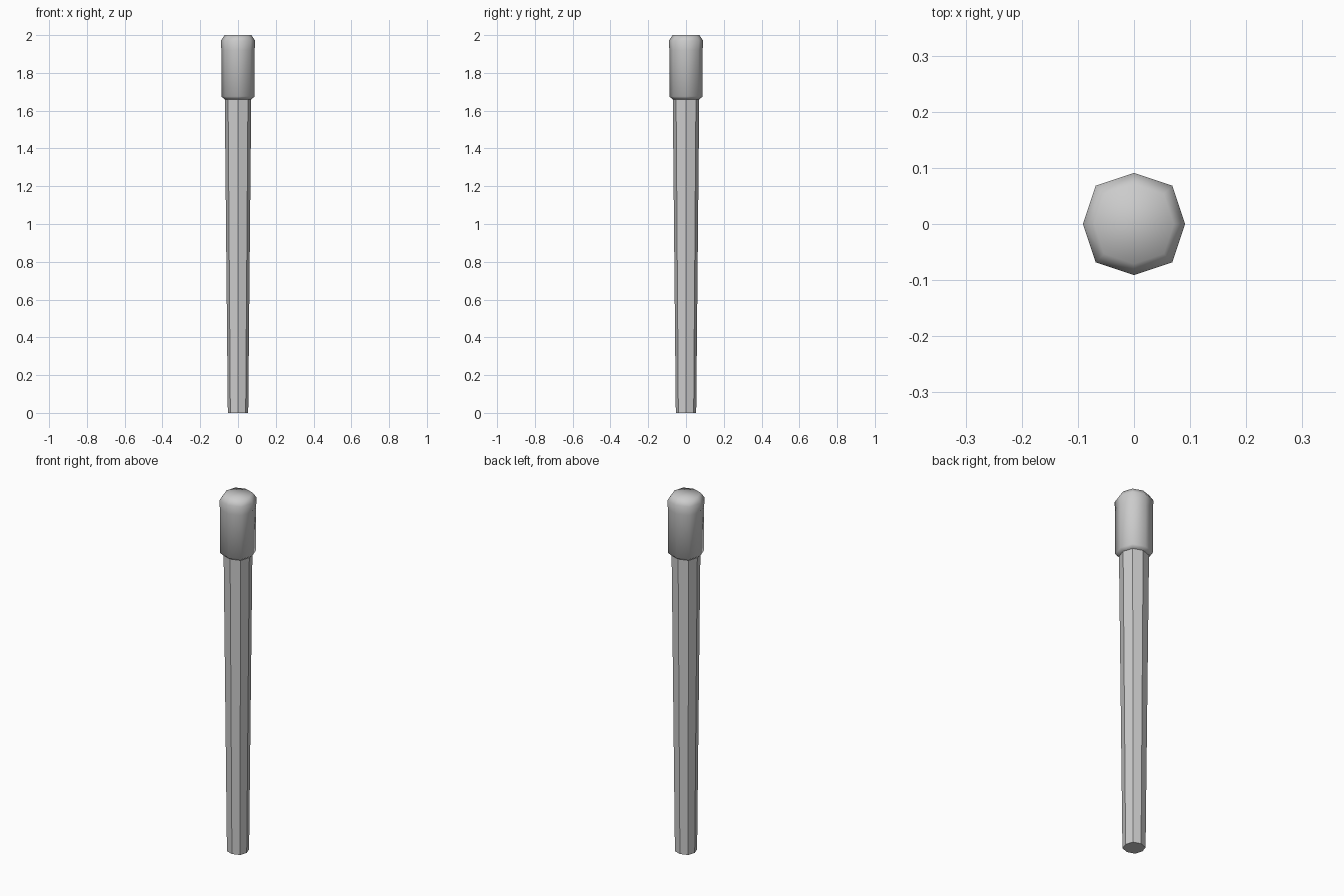
import bpy, bmesh, math

if "Cube" in bpy.data.objects:
    bpy.data.objects.remove(bpy.data.objects["Cube"])

SIDES = 8
DIAGONAL = 1.06  # corners on the diagonals sit slightly further out


def turned_part(name, profile, smooth_angle):
    """Eight-sided solid from (radius, z) rings, capped at both ends."""
    bm = bmesh.new()
    rings = []
    for r, z in profile:
        ring = []
        for i in range(SIDES):
            a = 2 * math.pi * i / SIDES
            k = r * (DIAGONAL if i % 2 else 1)
            ring.append(bm.verts.new((k * math.cos(a), k * math.sin(a), z)))
        rings.append(ring)
    for low, high in zip(rings, rings[1:]):
        for i in range(SIDES):
            j = (i + 1) % SIDES
            bm.faces.new((low[i], low[j], high[j], high[i]))
    bm.faces.new(rings[0][::-1])
    bm.faces.new(rings[-1])
    mesh = bpy.data.meshes.new(name)
    bm.to_mesh(mesh)
    bm.free()
    obj = bpy.data.objects.new(name, mesh)
    bpy.context.collection.objects.link(obj)
    bpy.ops.object.select_all(action='DESELECT')
    obj.select_set(True)
    bpy.context.view_layer.objects.active = obj
    bpy.ops.object.shade_smooth_by_angle(angle=math.radians(smooth_angle))
    return obj


# Tapered shaft
turned_part("shaft", [(0.054, 0.0), (0.07, 1.66)], 30)

# Grip with chamfered ends
turned_part("grip", [(0.071, 1.66), (0.088, 1.675), (0.088, 1.92),
                     (0.091, 1.97), (0.071, 2.0)], 60)
